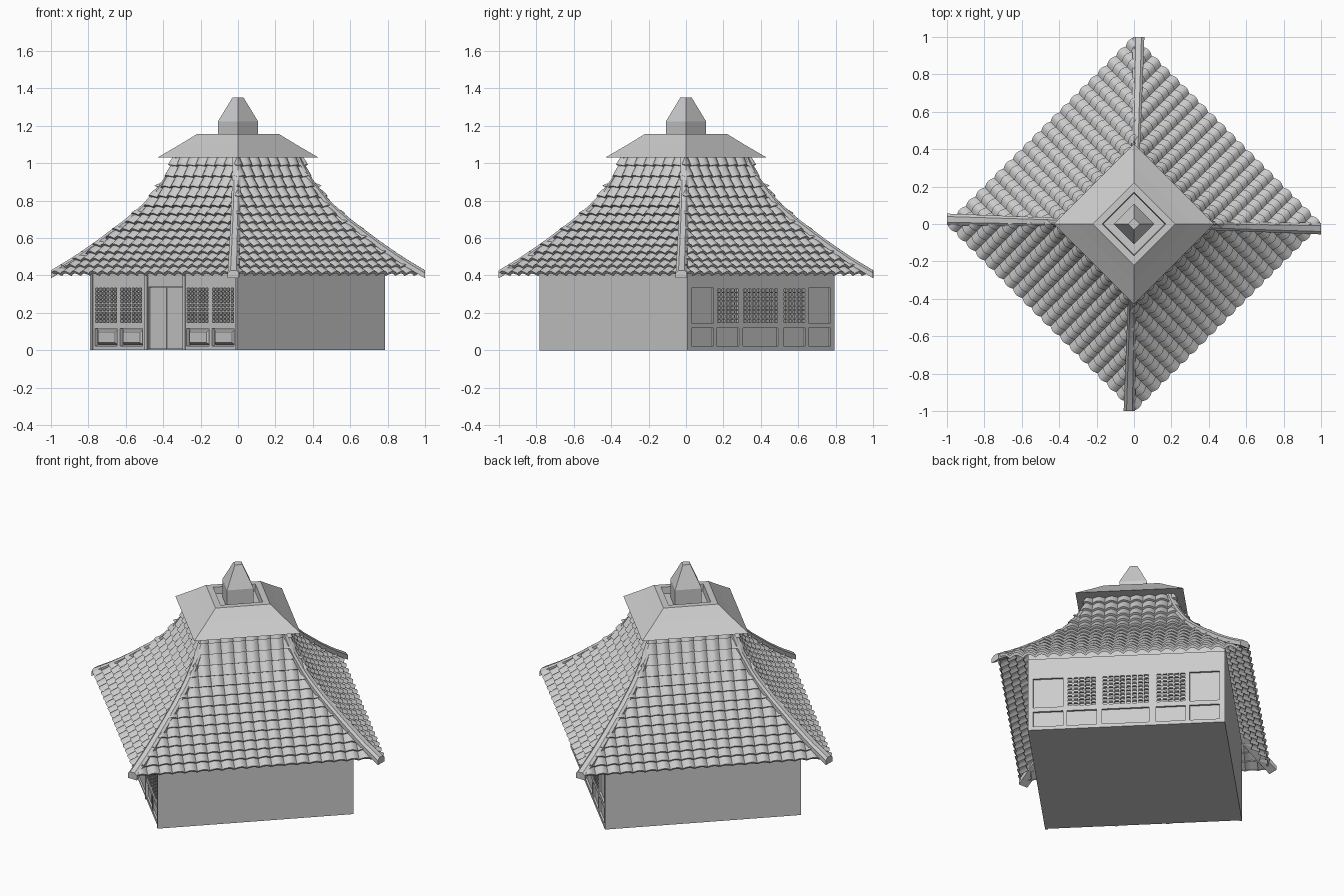
import bpy, bmesh, math
from mathutils import Matrix, Vector

if "Cube" in bpy.data.objects:
    bpy.data.objects.remove(bpy.data.objects["Cube"])

grey = bpy.data.materials.new("stone grey")
grey.diffuse_color = (0.6, 0.6, 0.6, 1)
grey.use_nodes = True
grey.node_tree.nodes["Principled BSDF"].inputs["Base Color"].default_value = grey.diffuse_color
TURN = Matrix.Rotation(math.radians(-45), 4, 'Z')   # plan is set diagonally
A = 0.556                                           # half width of the house
WALLS = Matrix.Translation((0, 0.008, 0)) @ TURN


def finish(name, bm, matrix=Matrix(), smooth=False, normals=True):
    bm.transform(matrix)
    if normals:
        bmesh.ops.recalc_face_normals(bm, faces=bm.faces[:])
    me = bpy.data.meshes.new(name)
    bm.to_mesh(me)
    bm.free()
    me.materials.append(grey)
    ob = bpy.data.objects.new(name, me)
    bpy.context.collection.objects.link(ob)
    if smooth:
        bpy.ops.object.select_all(action='DESELECT')
        ob.select_set(True)
        bpy.context.view_layer.objects.active = ob
        bpy.ops.object.shade_smooth_by_angle(angle=math.radians(30))
    return ob


def loft(bm, rings):
    """Skin closed rings of points and cap both ends."""
    vs = [[bm.verts.new(p) for p in r] for r in rings]
    n = len(vs[0])
    for a, b in zip(vs, vs[1:]):
        for i in range(n):
            bm.faces.new((a[i], a[(i + 1) % n], b[(i + 1) % n], b[i]))
    bm.faces.new(vs[0][::-1])
    bm.faces.new(vs[-1])


def box(bm, x0, x1, y0, y1, z0, z1, taper=0.0):
    """Box whose -y side may be smaller, for raised panels."""
    def ring(y, t):
        return [(x0 + t, y, z0 + t), (x1 - t, y, z0 + t), (x1 - t, y, z1 - t), (x0 + t, y, z1 - t)]
    loft(bm, [ring(y1, 0), ring(y0, taper)])


def diamond(name, steps):
    """Four-sided turned form from (radius, height) steps."""
    bm = bmesh.new()
    loft(bm, [[(r, 0, z), (0, r, z), (-r, 0, z), (0, -r, z)] for r, z in steps])
    return finish(name, bm)


def lattice(x0, x1, z0, z1, cols, rows, gap=0.3):
    """Small window holes filling a rectangle."""
    w, h = (x1 - x0) / cols, (z1 - z0) / rows
    return [(x0 + w * (i + gap / 2), x0 + w * (i + 1 - gap / 2),
             z0 + h * (j + gap / 2), z0 + h * (j + 1 - gap / 2))
            for i in range(cols) for j in range(rows)]


def pierced_slab(bm, holes, t, top=0.46):
    """Thin slab on the -y wall with rectangular openings."""
    xs = sorted({round(v, 4) for h in holes for v in h[:2]} | {-A, A})
    zs = sorted({round(v, 4) for h in holes for v in h[2:]} | {0.0, top})

    def solid(i, j):
        if not (0 <= i < len(xs) - 1 and 0 <= j < len(zs) - 1):
            return False
        x, z = (xs[i] + xs[i + 1]) / 2, (zs[j] + zs[j + 1]) / 2
        return not any(a < x < b and c < z < d for a, b, c, d in holes)

    def quad(*pts):
        bm.faces.new([bm.verts.new(p) for p in pts])
    f, k = -A, -A + t
    for i in range(len(xs) - 1):
        for j in range(len(zs) - 1):
            if not solid(i, j):
                continue
            a, b, c, d = xs[i], xs[i + 1], zs[j], zs[j + 1]
            quad((a, f, c), (b, f, c), (b, f, d), (a, f, d))
            if not solid(i - 1, j):
                quad((a, k, c), (a, f, c), (a, f, d), (a, k, d))
            if not solid(i + 1, j):
                quad((b, f, c), (b, k, c), (b, k, d), (b, f, d))
            if not solid(i, j - 1):
                quad((a, k, c), (b, k, c), (b, f, c), (a, f, c))
            if not solid(i, j + 1):
                quad((a, f, d), (b, f, d), (b, k, d), (a, k, d))
    bmesh.ops.remove_doubles(bm, verts=bm.verts[:], dist=1e-5)


def u(px):          # position along a wall, 0..146 to metres
    return -A + px / 146 * 2 * A


# House body, slightly set back behind the two panelled walls
T1, T2 = 0.02, 0.012
bm = bmesh.new()
box(bm, -A, A, -A + T1, A - T2, 0, 0.5)
finish("house_body", bm, WALLS)

# Front wall: four lattice windows over raised panels, double door between
holes, panels = [], bmesh.new()
for p in (4, 29, 95, 120):
    holes += lattice(u(p), u(p + 22), 0.145, 0.335, 6, 9)
    holes.append((u(p), u(p + 22), 0.022, 0.115))
    box(panels, u(p + 1), u(p + 21), -A + 0.003, -A + T1, 0.028, 0.109, 0.012)
holes.append((u(57), u(91), 0.008, 0.337))
bm = bmesh.new()
pierced_slab(bm, holes, T1)
finish("front_wall", bm, WALLS, normals=False)
finish("front_lower_panels", panels, WALLS)
bm = bmesh.new()
for a, b in ((57.5, 73.6), (74.4, 90.5)):
    box(bm, u(a), u(b), -A + 0.01, -A + T1, 0.01, 0.334)
finish("door_leaves", bm, WALLS)
# Door posts and corner posts stand a little proud
bm = bmesh.new()
for a, b in ((0, 2), (54, 56.5), (91.5, 94), (144, 146)):
    box(bm, u(a), u(b), -A - 0.006, -A + 0.002, 0, 0.45)
finish("front_posts", bm, WALLS)

# Back wall: three lattice windows, plain panels at the ends and below
holes = []
for a, b in ((4, 26), (29, 51), (55, 90), (95, 117), (120, 142)):
    holes.append((u(a), u(b), 0.022, 0.118))
    if a in (4, 120):
        holes.append((u(a), u(b), 0.145, 0.332))
    else:
        holes += lattice(u(a), u(b), 0.145, 0.332, 8 if a == 55 else 5, 8)
bm = bmesh.new()
pierced_slab(bm, holes, T2)
finish("back_wall", bm, WALLS @ Matrix.Rotation(math.pi, 4, 'Z'), normals=False)

# Roof curve, (radius along the hip, height), resampled evenly
CURVE = [(1.0, 0.415), (0.88, 0.487), (0.76, 0.57), (0.6, 0.69), (0.49, 0.786),
         (0.40, 0.90), (0.35, 0.985), (0.318, 1.06)]


def resample(n):
    pts = [Vector(p) for p in CURVE]
    cum = [0]
    for a, b in zip(pts, pts[1:]):
        cum.append(cum[-1] + (b - a).length)
    out = []
    for k in range(n + 1):
        s = cum[-1] * k / n
        i = max(j for j in range(len(pts) - 1) if cum[j] <= s)
        out.append(pts[i].lerp(pts[i + 1], min(1, (s - cum[i]) / (cum[i + 1] - cum[i]))))
    return out


# Tiled roof: barrel columns in overlapping rows, clipped at the hips
ROWS, COLS, SEG, LIFT, BARREL = 14, 20, 6, 0.014, 0.018
base = [Vector((p.x * 0.98 / math.sqrt(2), p.y - 0.016)) for p in resample(ROWS)]
width = 1.42 / COLS
samples = [(-0.71 + width * (c + s / SEG), BARREL * math.sin(math.pi * s / SEG))
           for c in range(COLS) for s in range(SEG)] + [(0.71, 0)]


def tile_line(bm, j, lift):
    d = base[min(j + 1, ROWS)] - base[max(j - 1, 0)]
    n = Vector((d.y, -d.x)).normalized()
    out = []
    for x, h in samples:
        p = base[j] + n * (h + lift)
        out.append(bm.verts.new((x, -p.x, p.y)))
    return out


bm = bmesh.new()
for j in range(ROWS):
    lines = [tile_line(bm, j, -0.004), tile_line(bm, j, LIFT), tile_line(bm, j + 1, 0)]
    for lo, hi in zip(lines, lines[1:]):
        for i in range(len(lo) - 1):
            bm.faces.new((lo[i], lo[i + 1], hi[i + 1], hi[i]))
for nx in (1, -1):
    bmesh.ops.bisect_plane(bm, geom=bm.verts[:] + bm.edges[:] + bm.faces[:], dist=1e-6,
                           plane_co=(0, 0, 0), plane_no=(nx, 1, 0), clear_outer=True)
for k, side in enumerate(("front", "right", "back", "left")):
    finish(side + "_roof_tiles", bm.copy(), Matrix.Rotation(k * math.pi / 2, 4, 'Z') @ TURN,
           smooth=True, normals=False)
bm.free()

# Hip ridges, twisted very slightly off the corners
for k, side in enumerate(("right", "back", "left", "front")):
    bm = bmesh.new()
    rings = []
    for i, p in enumerate(resample(16)):
        w = 0.031 - 0.011 * i / 16
        rings.append([(p.x, y, p.y + z) for y, z in
                      ((-w, -0.03), (w, -0.03), (w, -0.002), (w * 0.5, 0.012),
                       (-w * 0.5, 0.012), (-w, -0.002))])
    loft(bm, rings)
    finish(side + "_hip_ridge", bm,
           Matrix.Rotation(k * math.pi / 2 - math.radians(1.4), 4, 'Z'), smooth=True)

# Cap with recessed top, and the finial standing in it
diamond("roof_cap", [(0.43, 1.03), (0.31, 1.10), (0.22, 1.155), (0.17, 1.155), (0.165, 1.115)])
diamond("finial", [(0.108, 1.11), (0.108, 1.222), (0.03, 1.35)])
